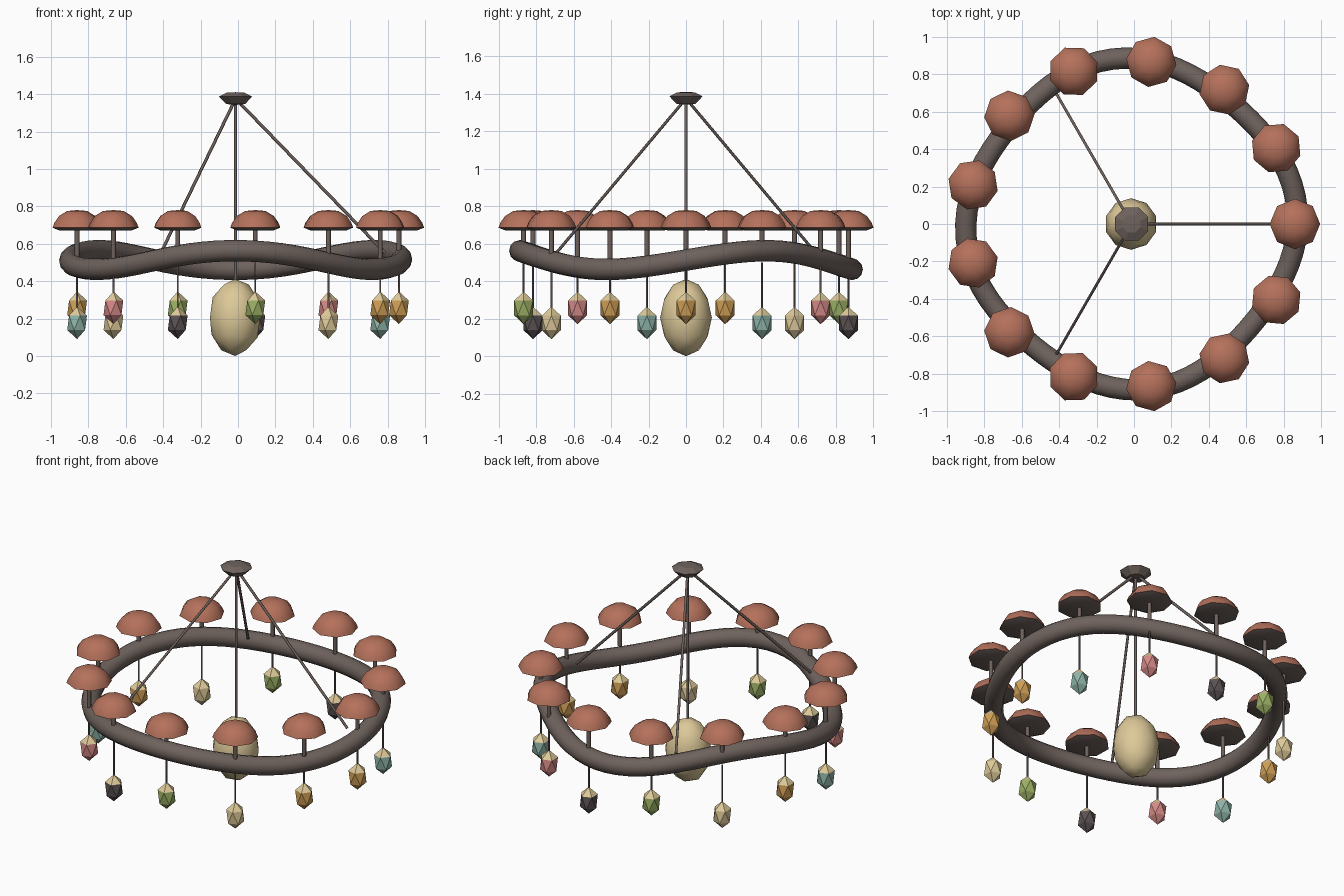
import bpy, bmesh, math
from mathutils import Vector, Matrix

if "Cube" in bpy.data.objects:
    bpy.data.objects.remove(bpy.data.objects["Cube"])

CX = -0.0127      # axis of the chandelier
COUNT = 13        # mushrooms and crystals


def material(name, r, g, b):
    m = bpy.data.materials.new(name)
    m.diffuse_color = (r, g, b, 1)
    m.use_nodes = True
    m.node_tree.nodes["Principled BSDF"].inputs["Base Color"].default_value = m.diffuse_color
    return m


IRON = material("dark iron", 0.156, 0.122, 0.109)
TERRACOTTA = material("terracotta", 0.46, 0.165, 0.105)
CREAM = material("cream", 0.73, 0.59, 0.32)
AMBER = material("amber", 0.62, 0.34, 0.09)
TEAL = material("teal", 0.27, 0.45, 0.39)
PINK = material("pink", 0.66, 0.25, 0.24)
CHARCOAL = material("charcoal", 0.105, 0.083, 0.085)
GREEN = material("moss green", 0.33, 0.43, 0.13)
CRYSTAL_COLOURS = [AMBER, TEAL, PINK, CHARCOAL, GREEN, CREAM]


def finish(name, bm, mats, smooth=None):
    bmesh.ops.recalc_face_normals(bm, faces=bm.faces)
    me = bpy.data.meshes.new(name)
    bm.to_mesh(me)
    bm.free()
    for m in mats:
        me.materials.append(m)
    ob = bpy.data.objects.new(name, me)
    bpy.context.collection.objects.link(ob)
    if smooth:
        bpy.ops.object.select_all(action='DESELECT')
        ob.select_set(True)
        bpy.context.view_layer.objects.active = ob
        bpy.ops.object.shade_smooth_by_angle(angle=math.radians(smooth))
    return ob


def rod(name, a, b, radius, sides=6):
    a, b = Vector(a), Vector(b)
    d = b - a
    mat = Matrix.Translation((a + b) / 2) @ d.to_track_quat('Z', 'Y').to_matrix().to_4x4()
    bm = bmesh.new()
    bmesh.ops.create_cone(bm, cap_ends=True, segments=sides, radius1=radius,
                          radius2=radius, depth=d.length, matrix=mat)
    return finish(name, bm, [IRON], 70)


def lathe(profile, centre, sides, turn=0.0):
    """Revolve (radius, z) points; the first and last points lie on the axis."""
    bm = bmesh.new()
    rings = []
    for r, z in profile:
        n = sides if r > 0 else 1
        rings.append([bm.verts.new((centre[0] + r * math.cos(turn + math.tau * i / sides),
                                    centre[1] + r * math.sin(turn + math.tau * i / sides), z))
                      for i in range(n)])
    for lo, hi in zip(rings, rings[1:]):
        for i in range(sides):
            j = (i + 1) % sides
            quad = [lo[i % len(lo)], lo[j % len(lo)], hi[j % len(hi)], hi[i % len(hi)]]
            bm.faces.new(list(dict.fromkeys(quad)))
    return bm


def ring_point(t):
    r = 0.863 + 0.025 * math.cos(4 * t - 0.35)
    return Vector((CX + r * math.cos(t), r * math.sin(t), 0.513 + 0.05 * math.sin(3 * t)))


# wavy ring
bm = bmesh.new()
SEG, SIDES, TUBE = 78, 12, 0.057
loops = []
for i in range(SEG):
    t = math.tau * i / SEG
    p = ring_point(t)
    tangent = (ring_point(t + 0.01) - ring_point(t - 0.01)).normalized()
    side = tangent.cross(Vector((0, 0, 1))).normalized()
    up = side.cross(tangent)
    loops.append([bm.verts.new(p + TUBE * (side * math.cos(a) + up * math.sin(a)))
                  for a in (math.tau * k / SIDES for k in range(SIDES))])
for i in range(SEG):
    a, b = loops[i], loops[(i + 1) % SEG]
    for k in range(SIDES):
        m = (k + 1) % SIDES
        bm.faces.new((a[k], a[m], b[m], b[k]))
finish("wavy_ring", bm, [IRON], 60)

# mushrooms and hanging crystals
CAP = [(0, 0.78), (0.055, 0.775), (0.1, 0.748), (0.125, 0.712), (0.135, 0.686),
       (0.1, 0.672), (0, 0.676)]
for k in range(COUNT):
    t = math.tau * k / COUNT
    x, y = CX + 0.873 * math.cos(t), 0.873 * math.sin(t)

    bm = lathe(CAP, (x, y), 8, t)
    bm.normal_update()
    for f in bm.faces:      # gills underneath are dark
        f.material_index = int(f.calc_center_median().z < 0.684)
    finish(f"mushroom_cap_{k}", bm, [TERRACOTTA, IRON], 55)
    rod(f"mushroom_stem_{k}", (x, y, 0.52), (x, y, 0.68), 0.013, 8)

    z = 0.2575 if k % 2 == 0 else 0.1775
    rod(f"crystal_cord_{k}", (x, y, z + 0.08), (x, y, 0.5), 0.0055)
    bm = bmesh.new()
    bmesh.ops.create_icosphere(bm, subdivisions=1, radius=1, matrix=Matrix.Translation((x, y, z))
                               @ Matrix.Diagonal((0.059, 0.059, 0.087, 1)))
    for f in bm.faces:      # cream crown, coloured body
        f.material_index = int(f.calc_center_median().z < z + 0.045)
    finish(f"crystal_{k}", bm, [CREAM, CRYSTAL_COLOURS[k % 6]])

# ceiling mount
bm = lathe([(0, 1.342), (0.055, 1.347), (0.096, 1.387), (0.05, 1.408), (0, 1.41)],
           (CX, 0), 8, math.pi / 8)
finish("ceiling_mount", bm, [IRON])

# suspension rods
for k in range(3):
    t = math.tau * k / 3
    rod(f"suspension_rod_{k}", (CX + 0.01 * math.cos(t), 0.01 * math.sin(t), 1.365),
        (CX + 0.8 * math.cos(t), 0.8 * math.sin(t), 0.55), 0.0085)

# central cord and pendant
rod("pendant_cord", (CX, 0, 0.39), (CX, 0, 1.36), 0.0085)
bm = bmesh.new()
bmesh.ops.create_icosphere(bm, subdivisions=2, radius=1, matrix=Matrix.Translation((CX - 0.003, 0, 0.206))
                           @ Matrix.Diagonal((0.141, 0.138, 0.206, 1)))
finish("central_pendant", bm, [CREAM], 60)
